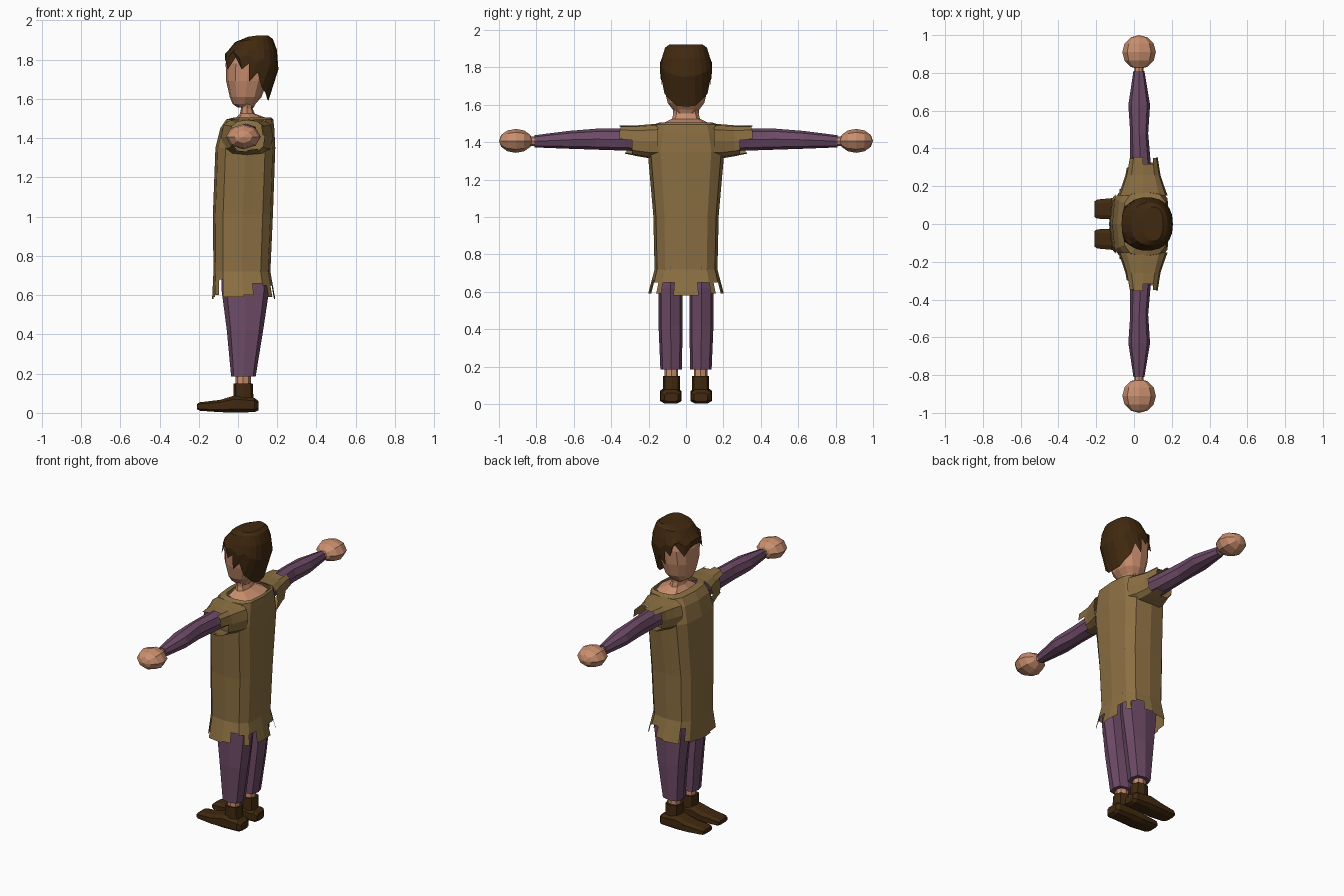
import bpy, bmesh, math
from mathutils import Matrix, Vector

if "Cube" in bpy.data.objects:
    bpy.data.objects.remove(bpy.data.objects["Cube"])


def material(name, rgb):
    m = bpy.data.materials.new(name)
    m.diffuse_color = (*rgb, 1)
    m.use_nodes = True
    m.node_tree.nodes["Principled BSDF"].inputs["Base Color"].default_value = m.diffuse_color
    return m


OCHRE = material("ochre cloth", (0.26, 0.16, 0.055))
PURPLE = material("purple cloth", (0.155, 0.07, 0.135))
SKIN = material("skin", (0.58, 0.27, 0.155))
BROWN = material("dark brown", (0.052, 0.022, 0.005))


def ring(axis, t, a0, a1, b0, b1, n=12, p=0.6, half=0):
    """Rounded-box section across an axis; starts at the low a side."""
    pts = []
    for i in range(n):
        w = 2 * math.pi * (i + half) / n
        c, s = -math.cos(w), math.sin(w)
        c = math.copysign(abs(c) ** p, c) if abs(c) > 1e-6 else 0
        s = math.copysign(abs(s) ** p, s) if abs(s) > 1e-6 else 0
        a = (a0 + a1) / 2 + c * (a1 - a0) / 2
        b = (b0 + b1) / 2 + s * (b1 - b0) / 2
        pts.append(Vector({'x': (t, a, b), 'y': (a, t, b), 'z': (a, b, t)}[axis]))
    return pts


def doubled(r):
    return [q for i, v in enumerate(r) for q in (v, (v + r[(i + 1) % len(r)]) / 2)]


def loft(bm, rings, caps=(True, True)):
    rows = [[bm.verts.new(v) for v in r] for r in rings]
    n = len(rows[0])
    for r, s in zip(rows, rows[1:]):
        for i in range(n):
            j = (i + 1) % n
            bm.faces.new((r[i], r[j], s[j], s[i]))
    for row, cap in zip((rows[0], rows[-1]), caps):
        if cap:
            bm.faces.new(row)


def tatter(bm, top, end, lengths):
    """Hanging strips of different lengths between two rings."""
    n = len(top)
    for i in range(n):
        j, f = (i + 1) % n, lengths[i % len(lengths)]
        quad = (top[i], top[j], top[j].lerp(end[j], f), top[i].lerp(end[i], f))
        bm.faces.new([bm.verts.new(v) for v in quad])


def finish(name, bm, mat):
    bmesh.ops.remove_doubles(bm, verts=bm.verts, dist=0.0005)
    bmesh.ops.recalc_face_normals(bm, faces=bm.faces)
    me = bpy.data.meshes.new(name)
    bm.to_mesh(me)
    bm.free()
    me.materials.append(mat)
    bpy.context.collection.objects.link(bpy.data.objects.new(name, me))


def simple(name, mat, rings, caps=(True, True)):
    bm = bmesh.new()
    loft(bm, rings, caps)
    finish(name, bm, mat)


# Tunic body with torn hem
body = [(1.505, -0.02, 0.17, 0.14), (1.495, -0.06, 0.18, 0.17), (1.45, -0.09, 0.185, 0.185),
        (1.35, -0.115, 0.19, 0.205), (1.01, -0.128, 0.178, 0.175), (0.72, -0.125, 0.165, 0.168)]
rings = [doubled(ring('z', z, a, b, -w, w)) for z, a, b, w in body]
bm = bmesh.new()
loft(bm, rings, (False, False))
hem = [.58, .59, .60, .68, .59, .59, .60, .66, .65, .59, .65, .58]
hem = [(0.72 - z) / 0.14 for z in hem + hem[::-1]]
tatter(bm, rings[-1], doubled(ring('z', 0.58, -0.132, 0.19, -0.205, 0.205)), hem)
finish("tunic", bm, OCHRE)

# Neck flaring out to the skin inside the collar
simple("neck", SKIN, [ring('z', z, a, b, -w, w, 8, 0.8) for z, a, b, w in [
    (1.60, 0.015, 0.08, 0.07), (1.55, 0.015, 0.075, 0.068), (1.525, 0.01, 0.085, 0.075),
    (1.495, -0.02, 0.165, 0.135)]])

# Head
simple("head", SKIN, [ring('z', z, a, b, -w, w, 12, 0.85) for z, a, b, w in [
    (1.555, 0.0, 0.08, 0.05), (1.575, -0.028, 0.09, 0.072), (1.61, -0.042, 0.12, 0.098),
    (1.69, -0.06, 0.15, 0.118), (1.78, -0.063, 0.17, 0.128), (1.86, -0.035, 0.17, 0.115)]])

# Hair cap with jagged fringe and tapering nape
tips = [(-.066, 0, 1.80), (-.062, .05, 1.79), (-.052, .092, 1.75), (0, .122, 1.83),
        (.02, .132, 1.75), (.055, .136, 1.78), (.055, .130, 1.685), (.1, .13, 1.735),
        (.12, .115, 1.66), (.14, .09, 1.63), (.15, .05, 1.595), (.155, 0, 1.59)]
tips = [Vector(t) for t in tips]
tips += [Vector((t.x, -t.y, t.z)) for t in tips[-2:0:-1]]
crown = [ring('z', z, a, b, -w, w, 22, 0.85) for z, a, b, w in [
    (1.922, 0.05, 0.155, 0.09), (1.905, -0.015, 0.178, 0.113), (1.85, -0.047, 0.198, 0.13)]]
for v in crown[0] + crown[1]:
    v.z -= max(0, 0.09 - v.x) * 0.15
wide = ring('z', 1.8, -0.066, 0.206, -0.141, 0.141, 22, 0.85)
mid = [Vector((w.x, w.y, t.z + 0.62 * (1.85 - t.z))) for w, t in zip(wide, tips)]
simple("hair", BROWN, crown + [mid, tips], (True, False))

for s, side in ((1, "left"), (-1, "right")):
    # Torn tunic sleeve
    sl = [ring('y', s * y, a, b, c, d) for y, a, b, c, d in [
        (0.15, -0.085, 0.178, 1.315, 1.498), (0.20, -0.065, 0.16, 1.315, 1.495),
        (0.26, -0.045, 0.14, 1.325, 1.49), (0.355, -0.028, 0.125, 1.345, 1.49)]]
    bm = bmesh.new()
    loft(bm, sl[:3], (False, False))
    tatter(bm, sl[2], sl[3], [.4, .9, 1, .6, .95, 1, .3, .3, .7, .3, .6, .4])
    finish(side + "_tunic_sleeve", bm, OCHRE)

    # Purple shirt arm
    simple(side + "_arm", PURPLE, [ring('y', s * y, a, b, c, d, 8, 0.9) for y, a, b, c, d in [
        (0.14, -0.03, 0.11, 1.35, 1.475), (0.33, -0.02, 0.088, 1.355, 1.472),
        (0.48, -0.02, 0.075, 1.36, 1.472), (0.63, -0.03, 0.085, 1.365, 1.46),
        (0.81, -0.003, 0.055, 1.372, 1.437)]])

    # Wrist and mitten-like hand
    simple(side + "_wrist", SKIN, [ring('y', s * y, 0.002, 0.05, 1.38, 1.43, 8, 1)
                                   for y in (0.78, 0.86)])
    bm = bmesh.new()
    bmesh.ops.create_uvsphere(bm, u_segments=8, v_segments=6, radius=1, matrix=(
        Matrix.Translation((0.027, s * 0.91, 1.407)) @ Matrix.Diagonal((0.089, 0.09, 0.064, 1))
        @ Matrix.Rotation(math.pi / 2, 4, 'X')))
    finish(side + "_hand", bm, SKIN)

    # Trouser leg
    def leg(z, a, b, c, d, p=0.7):
        return ring('z', z, a, b, s * c, s * d, 8, p)
    simple(side + "_trouser_leg", PURPLE, [
        leg(1.0, -0.095, 0.155, 0.005, 0.15), leg(0.62, -0.083, 0.158, 0.018, 0.147),
        leg(0.42, -0.057, 0.128, 0.018, 0.147), leg(0.185, -0.035, 0.09, 0.022, 0.137)])

    # Bare ankle, boot shaft and shoe
    simple(side + "_ankle", SKIN, [leg(0.22, -0.012, 0.065, 0.042, 0.115, 0.9),
                                   leg(0.13, -0.012, 0.065, 0.042, 0.115, 0.9)])
    simple(side + "_boot_shaft", BROWN, [leg(0.15, -0.022, 0.075, 0.033, 0.123),
                                         leg(0.05, -0.022, 0.08, 0.033, 0.123)])
    simple(side + "_shoe", BROWN, [
        ring('x', x, s * c, s * d, lo, hi, 8, 0.6, 0.5) for x, c, d, lo, hi in [
            (0.105, 0.04, 0.118, 0.012, 0.06), (0.085, 0.025, 0.138, 0.002, 0.078),
            (-0.02, 0.022, 0.142, 0.0, 0.09), (-0.09, 0.02, 0.142, 0.002, 0.068),
            (-0.195, 0.026, 0.132, 0.01, 0.055), (-0.21, 0.035, 0.122, 0.018, 0.045)]])
